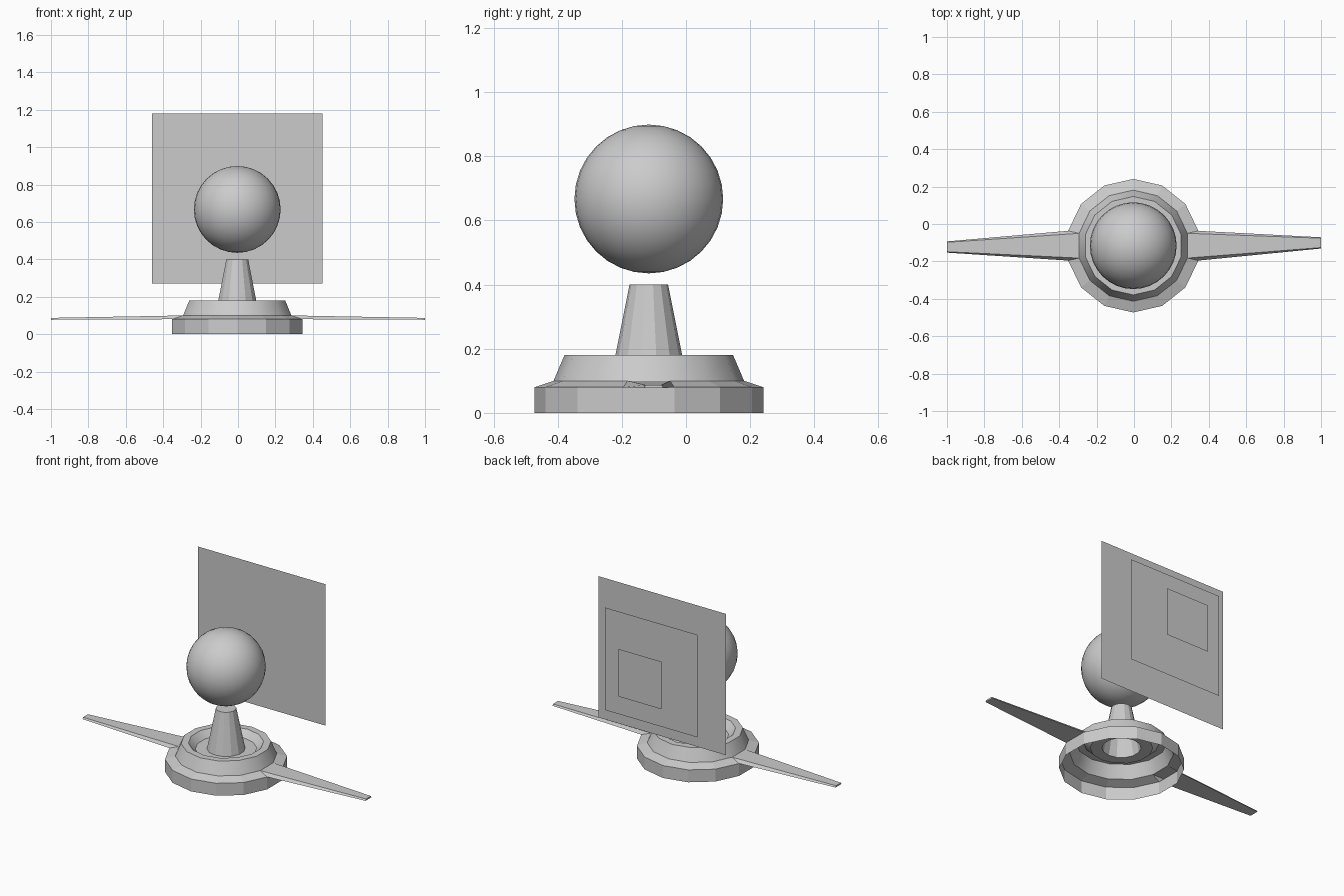
import bpy, bmesh, math
from mathutils import Vector

if "Cube" in bpy.data.objects:
    bpy.data.objects.remove(bpy.data.objects["Cube"])

CX, CY, N = -0.004, -0.116, 14


def make_object(name, bm):
    mesh = bpy.data.meshes.new(name)
    bm.to_mesh(mesh)
    bm.free()
    ob = bpy.data.objects.new(name, mesh)
    bpy.context.collection.objects.link(ob)
    return ob


# Dish: open-bottomed 14-sided base, raised rim, recessed floor and centre cone
profile = [(0.357, 0), (0.357, 0.08), (0.297, 0.10), (0.263, 0.18),
           (0.220, 0.18), (0.180, 0.14), (0.112, 0.14), (0.06, 0.40)]
bm = bmesh.new()
rings = []
for r, z in profile:
    ring = []
    for k in range(N):
        a = math.pi / 2 + 2 * math.pi * k / N
        ring.append(bm.verts.new((CX + r * math.cos(a), CY + r * math.sin(a), z)))
    rings.append(ring)
slope_faces = []
for i in range(len(rings) - 1):
    for k in range(N):
        j = (k + 1) % N
        f = bm.faces.new((rings[i][k], rings[i][j], rings[i + 1][j], rings[i + 1][k]))
        f.smooth = i in (2, 4)
        if i == 1:
            slope_faces.append(f)
bm.faces.new(rings[-1])

# Keep the tier edges sharp where smooth and flat bands meet
for e in bm.edges:
    if abs(e.verts[0].co.z - e.verts[1].co.z) < 1e-5:
        e.smooth = False

# Side blades: the two sideways sloping faces drawn out to narrow tips
slope_faces.sort(key=lambda f: f.calc_center_median().x)
ends = [slope_faces[0], slope_faces[-1]]
for f in bmesh.ops.extrude_discrete_faces(bm, faces=ends)["faces"]:
    side = 1 if f.calc_center_median().x > 0 else -1
    mid_y = -0.101 if side > 0 else -0.123
    for v in f.verts:
        low = v.co.z < 0.09
        half = 0.03 if low else 0.025
        v.co = Vector((side, mid_y + math.copysign(half, v.co.y - CY),
                       0.077 if low else 0.087))
bmesh.ops.recalc_face_normals(bm, faces=bm.faces)
make_object("dish_with_blades", bm)

# Floating ball
bpy.ops.mesh.primitive_uv_sphere_add(segments=32, ring_count=16, radius=0.232,
                                     location=(CX, CY, 0.667))
ball = bpy.context.object
ball.name = "ball"
bpy.ops.object.shade_smooth()

# Three upright square panels, shrinking towards the back
for i, size in enumerate((0.91, 0.66, 0.306)):
    bpy.ops.mesh.primitive_plane_add(size=size, location=(CX, 0.247 + 0.113 * i, 0.725),
                                     rotation=(math.pi / 2, 0, 0))
    bpy.context.object.name = f"back_panel_{i + 1}"
